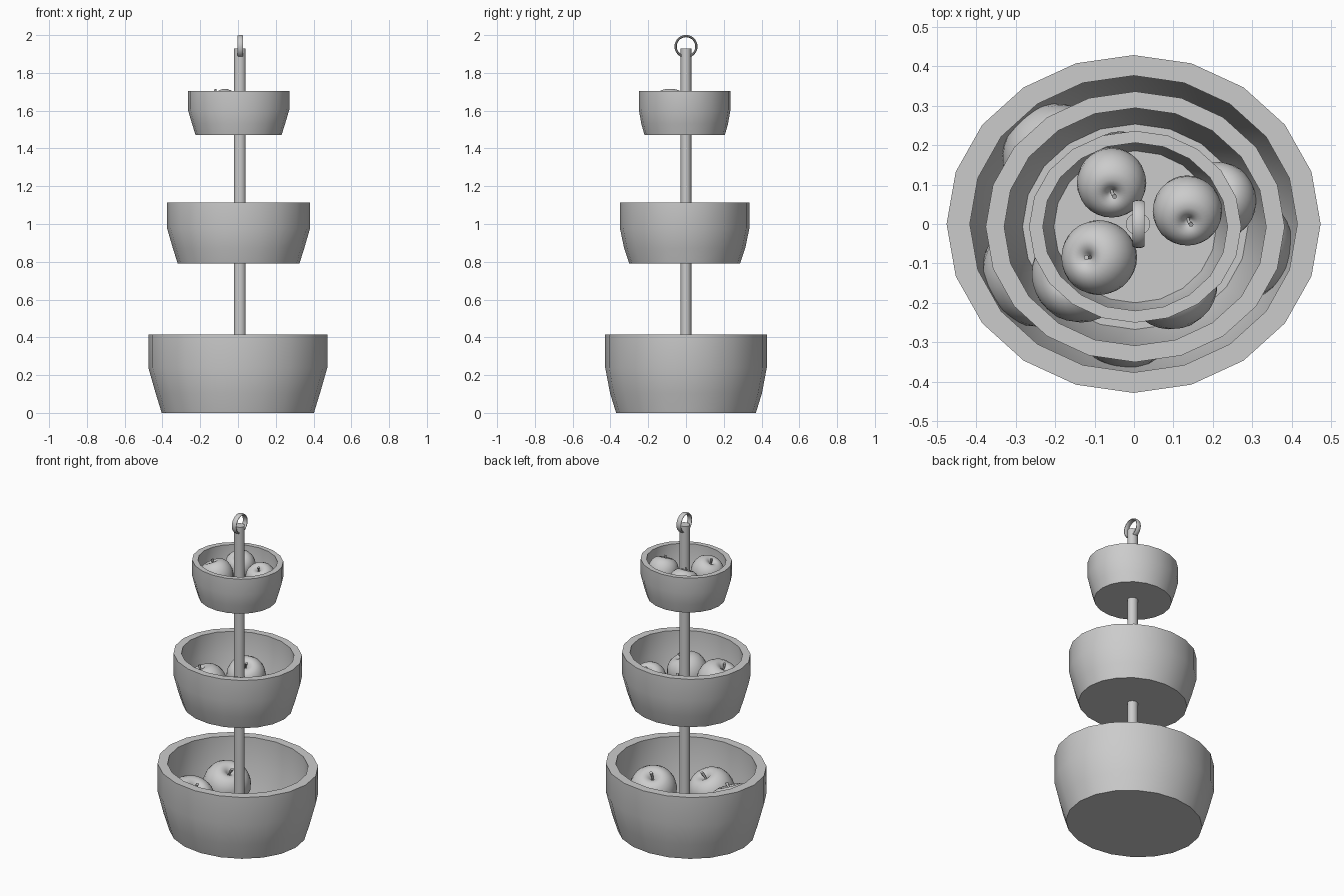
import bpy, bmesh, math
from mathutils import Vector, Matrix

if "Cube" in bpy.data.objects:
    bpy.data.objects.remove(bpy.data.objects["Cube"])


def finish(name, bm, angle=35):
    bmesh.ops.recalc_face_normals(bm, faces=bm.faces)
    me = bpy.data.meshes.new(name)
    bm.to_mesh(me)
    bm.free()
    ob = bpy.data.objects.new(name, me)
    bpy.context.collection.objects.link(ob)
    bpy.ops.object.select_all(action='DESELECT')
    ob.select_set(True)
    bpy.context.view_layer.objects.active = ob
    bpy.ops.object.shade_smooth_by_angle(angle=math.radians(angle))
    return ob


def lathe(bm, rings, n, loop=False):
    """Skin elliptical rings (rx, ry, z); cap the ends or join them in a loop."""
    rows = [[bm.verts.new((rx * math.cos(2 * math.pi * i / n),
                           ry * math.sin(2 * math.pi * i / n), z))
             for i in range(n)] for rx, ry, z in rings]
    pairs = list(zip(rows, rows[1:]))
    if loop:
        pairs.append((rows[-1], rows[0]))
    else:
        bm.faces.new(rows[0])
        bm.faces.new(rows[-1])
    for a, b in pairs:
        for i in range(n):
            j = (i + 1) % n
            bm.faces.new((a[i], a[j], b[j], b[i]))
    return [v for row in rows for v in row]


# Bowls: slanted base, upright rim, hollow inside
def bowl(name, cx, cy, z0, z1, floor, rx, ry, base, inner):
    h = z1 - z0
    knee = z0 + 0.58 * h
    bx, by = base
    ix, iy = inner
    t = (floor - z0) / (knee - z0)
    wx, wy = rx - ix, ry - iy
    rings = [(bx, by, z0),
             (bx + (rx - bx) * 0.45, by + (ry - by) * 0.55, z0 + 0.25 * h),
             (rx, ry, knee), (rx, ry, z1), (ix, iy, z1), (ix, iy, knee),
             (bx + (rx - bx) * t - wx, by + (ry - by) * t - wy, floor)]
    bm = bmesh.new()
    lathe(bm, rings, 20)
    finish(name, bm).location = (cx, cy, 0)


bowl("bottom_bowl", -0.001, 0, 0, 0.415, 0.045, 0.474, 0.428, (0.403, 0.37), (0.415, 0.376))
bowl("middle_bowl", 0.003, -0.007, 0.79, 1.115, 0.825, 0.379, 0.343, (0.322, 0.293), (0.332, 0.301))
bowl("top_bowl", 0.003, -0.007, 1.472, 1.705, 1.515, 0.269, 0.243, (0.228, 0.213), (0.234, 0.213))

# Central pole
bm = bmesh.new()
lathe(bm, [(0.031, 0.028, 0.01), (0.031, 0.028, 1.928)], 20)
finish("pole", bm).location = (0.01, 0, 0)

# Hanging ring: flat rounded band standing in the yz plane
bm = bmesh.new()
section = [(0.055 + 0.006 * math.cos(a), 0.016 * math.sin(a))
           for a in (2 * math.pi * k / 10 for k in range(10))]
lathe(bm, [(r, r, z) for r, z in section], 32, loop=True)
ring = finish("hanging_ring", bm, 60)
ring.rotation_euler = (0, math.pi / 2, 0)
ring.location = (0.012, 0, 1.94)


# Apples: lathed body with a dimple, plus a short bent stem
BODY = [(0.06, -0.80), (0.2, -0.87), (0.42, -0.9), (0.66, -0.75), (0.86, -0.47),
        (0.97, -0.15), (1.0, 0.12), (0.96, 0.4), (0.85, 0.65), (0.67, 0.84),
        (0.46, 0.93), (0.28, 0.91), (0.14, 0.81), (0.03, 0.66)]


def apple(name, x, y, z, r, tilt_dir, tilt=24):
    d = math.radians(tilt_dir)
    axis = Vector((-math.sin(d), math.cos(d), 0))
    turn = Matrix.Rotation(math.radians(tilt), 4, axis)
    bm = bmesh.new()
    lathe(bm, [(p, p, q) for p, q in BODY], 28)
    for k, (w, q, off) in enumerate([(0.04, 0.62, 0), (0.045, 0.85, 0.01), (0.07, 1.08, 0.07)]):
        if k:
            stem.append((w, q, off))
        else:
            stem = [(w, q, off)]
    verts = lathe(bm, [(w, w, q) for w, q, _ in stem], 8)
    for i, v in enumerate(verts):
        v.co.x += stem[i // 8][2]
    bmesh.ops.transform(bm, matrix=turn @ Matrix.Scale(r, 4), verts=bm.verts)
    finish(name, bm, 50).location = (x, y, z)


tiers = {
    "top": [(-0.057, 0.108, 1.612, 0.088, -88), (0.135, 0.037, 1.612, 0.088, -85),
            (-0.085, -0.085, 1.617, 0.095, 180)],
    "middle": [(-0.03, 0.125, 0.915, 0.113, -60), (0.213, 0.055, 0.915, 0.098, 100),
               (-0.13, -0.125, 0.925, 0.124, 190), (0.09, -0.152, 0.915, 0.117, 20)],
    "bottom": [(-0.2, 0.17, 0.165, 0.138, -30), (-0.25, -0.12, 0.165, 0.139, -20),
               (-0.02, -0.235, 0.16, 0.135, 60), (0.27, -0.06, 0.16, 0.136, 120)],
}
for tier, fruits in tiers.items():
    for i, f in enumerate(fruits, 1):
        apple(f"{tier}_apple_{i}", *f)
